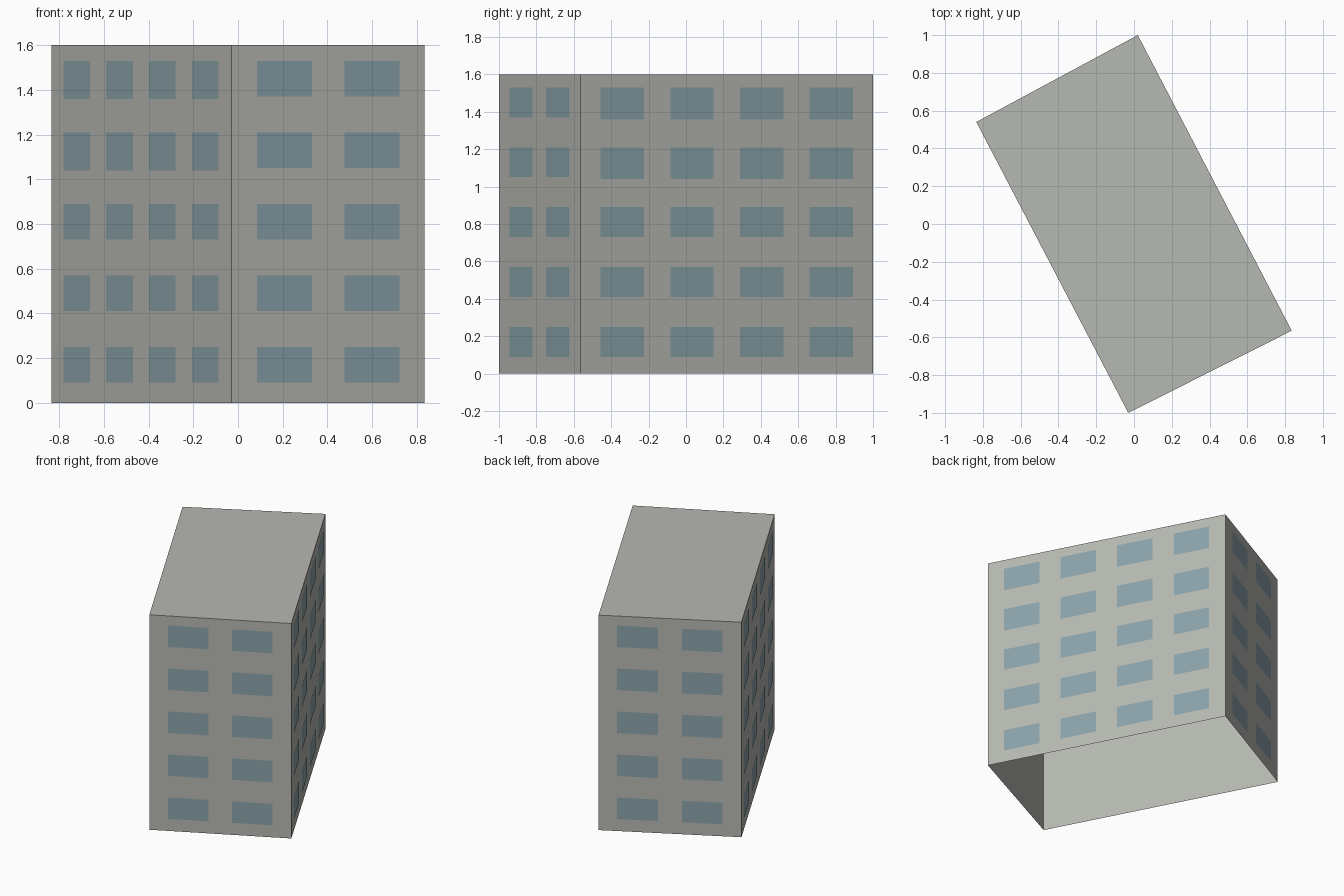
import bpy
import bmesh
from mathutils import Vector

if "Cube" in bpy.data.objects:
    bpy.data.objects.remove(bpy.data.objects["Cube"], do_unlink=True)

HEIGHT = 1.6
ROWS = 5
# Footprint corners, counter-clockwise seen from above
FRONT, RIGHT, BACK, LEFT = [Vector((x, y, 0)) for x, y in
                            ((-0.03, -1.0), (0.835, -0.565), (0.02, 1.0), (-0.835, 0.54))]
UP = Vector((0, 0, 1))


def make_material(name, rgb):
    mat = bpy.data.materials.new(name)
    mat.use_nodes = True
    mat.diffuse_color = (*rgb, 1)
    bsdf = next(n for n in mat.node_tree.nodes if n.type == "BSDF_PRINCIPLED")
    bsdf.inputs["Base Color"].default_value = (*rgb, 1)
    return mat


def make_object(name, bm, mat):
    mesh = bpy.data.meshes.new(name)
    bm.to_mesh(mesh)
    bm.free()
    mesh.materials.append(mat)
    obj = bpy.data.objects.new(name, mesh)
    bpy.context.collection.objects.link(obj)
    return obj


concrete = make_material("grey concrete", (0.47, 0.48, 0.445))
glass = make_material("blue grey glass", (0.255, 0.365, 0.4))

# Building shell: four walls and a flat roof, open underneath
corners = [FRONT, RIGHT, BACK, LEFT]
bm = bmesh.new()
low = [bm.verts.new(c) for c in corners]
high = [bm.verts.new(c + UP * HEIGHT) for c in corners]
for i in range(4):
    j = (i + 1) % 4
    bm.faces.new((low[i], low[j], high[j], high[i]))
bm.faces.new(high)
make_object("building_shell", bm, concrete)


# Window panes: a grid of thin flat plates lying on one wall
def add_windows(name, start, end, columns, margin, width, upper_drop):
    along = end - start
    outward = along.cross(UP).normalized() * 0.002
    pitch = (1 - 2 * margin - width) / (columns - 1)
    bm = bmesh.new()
    for row in range(ROWS):
        top = 0.25 + 0.32 * row
        bottom = top - 0.16 - (upper_drop if row > 2 else 0)
        for col in range(columns):
            a = margin + pitch * col
            b = a + width
            bm.faces.new([bm.verts.new(start + along * t + UP * z + outward)
                          for t, z in ((a, bottom), (b, bottom), (b, top), (a, top))])
    make_object(name, bm, glass)


add_windows("front_windows", FRONT, RIGHT, 2, 0.131, 0.285, 0)
add_windows("back_windows", BACK, LEFT, 2, 0.131, 0.285, 0)
add_windows("left_side_windows", RIGHT, BACK, 4, 0.069, 0.148, 0.01)
add_windows("right_side_windows", LEFT, FRONT, 4, 0.069, 0.148, 0.01)
